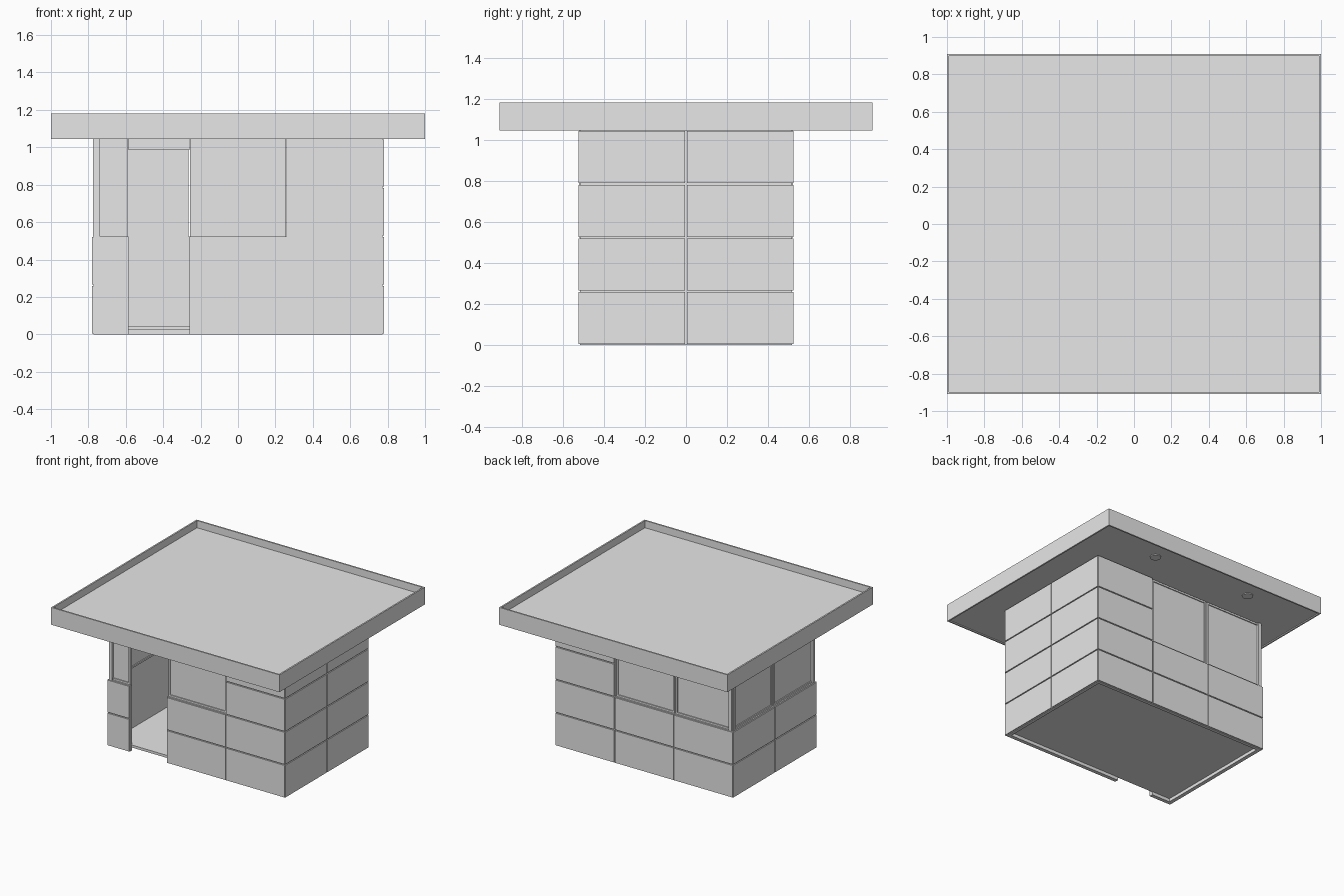
import bpy
import bmesh
from mathutils import Matrix, Vector

old = bpy.data.objects.get("Cube")
if old:
    bpy.data.objects.remove(old, do_unlink=True)

# One plain grey for the whole building
grey = bpy.data.materials.new("light_grey")
grey.use_nodes = True
grey.diffuse_color = (0.8, 0.8, 0.8, 1)
grey.node_tree.nodes["Principled BSDF"].inputs["Base Color"].default_value = (0.8, 0.8, 0.8, 1)

HX, HY, H = 0.78, 0.525, 1.047      # wall half sizes and height
ROW = H / 4
GAP = 0.004                         # half of the joint between panels
SKIN, WALL = 0.008, 0.035           # depth of panel face and of whole wall


def make(name, boxes):
    """One object from boxes given as (low corner, high corner)."""
    bm = bmesh.new()
    for lo, hi in boxes:
        lo, hi = Vector(lo), Vector(hi)
        m = Matrix.Translation((lo + hi) / 2) @ Matrix.Diagonal((*(hi - lo), 1))
        bmesh.ops.create_cube(bm, size=1, matrix=m)
    me = bpy.data.meshes.new(name)
    bm.to_mesh(me)
    bm.free()
    me.materials.append(grey)
    ob = bpy.data.objects.new(name, me)
    bpy.context.collection.objects.link(ob)
    return ob


def wall_box(side, u0, u1, z0, z1, d0, d1):
    """Box on a wall: u along it, d the depth inward from its face."""
    s = -1 if side in ("front", "right") else 1
    if side in ("front", "back"):
        a, b = sorted((s * (HY - d0), s * (HY - d1)))
        return (u0, a, z0), (u1, b, z1)
    a, b = sorted((s * (HX - d0), s * (HX - d1)))
    return (a, u0, z0), (b, u1, z1)


def panel(side, u0, u1, z0, z1):
    half = HX if side in ("front", "back") else HY
    b0, b1 = max(u0, -half + SKIN), min(u1, half - SKIN)
    return [wall_box(side, u0 + GAP, u1 - GAP, z0 + GAP, z1 - GAP, 0, SKIN),
            wall_box(side, b0, b1, z0, z1, SKIN, WALL)]


def window(side, u0, u1, z0, z1):
    f, d0, d1 = 0.014, 0.018, 0.042
    u0, u1 = u0 + GAP, u1 - GAP
    return [wall_box(side, u0, u1, z0, z0 + f, d0, d1),
            wall_box(side, u0, u1, z1 - f, z1, d0, d1),
            wall_box(side, u0, u0 + f, z0 + f, z1 - f, d0, d1),
            wall_box(side, u1 - f, u1, z0 + f, z1 - f, d0, d1),
            wall_box(side, u0 + f, u1 - f, z0 + f, z1 - f, 0.026, 0.034)]


# Columns of each wall: start, end, whether the upper half is a window
DOOR_L, DOOR_R, THIRD = -0.585, -0.26, 0.26
walls = {
    "front": [(-HX, DOOR_L, True), (DOOR_R, THIRD, True), (THIRD, HX, False)],
    "back": [(-HX, -THIRD, True), (-THIRD, THIRD, True), (THIRD, HX, False)],
    "left": [(-HY, 0, False), (0, HY, False)],
    "right": [(-HY, 0, True), (0, HY, True)],
}
for side, columns in walls.items():
    panels, windows = [], []
    for u0, u1, glazed in columns:
        for row in range(2 if glazed else 4):
            panels += panel(side, u0, u1, row * ROW, (row + 1) * ROW)
        if glazed:
            windows += window(side, u0, u1, 2 * ROW, H)
    make(side + "_wall_panels", panels)
    if windows:
        make(side + "_windows", windows)

# Corner post between the glazed walls, carrying the roof
for name, y in (("front", -HY + 0.024), ("back", HY - 0.024)):
    make(name + "_corner_post", [((-HX + 0.01, y - 0.014, 2 * ROW), (-HX + 0.038, y + 0.014, H))])

# Doorway header and floor slab
make("door_header", [wall_box("front", DOOR_L, DOOR_R, 0.985, H, SKIN, WALL)])
make("floor_slab", [((-HX + 0.03, -HY + 0.03, 0.025), (HX - 0.03, HY - 0.03, 0.045))])

# Flat roof deck inside a thin raised fascia
RX, RY, Z0, Z1, T = 1.0, 0.91, 1.045, 1.182, 0.012
make("roof_deck", [((-RX + T, -RY + T, Z0 + 0.008), (RX - T, RY - T, 1.125))])
make("roof_fascia", [
    ((-RX, -RY, Z0), (RX, -RY + T, Z1)),
    ((-RX, RY - T, Z0), (RX, RY, Z1)),
    ((-RX, -RY + T, Z0), (-RX + T, RY - T, Z1)),
    ((RX - T, -RY + T, Z0), (RX, RY - T, Z1)),
])

# Round downlights under the eaves
for where, y in (("front", -0.76), ("back", 0.76)):
    for hand, x in (("left", 0.435), ("right", -0.435)):
        bpy.ops.mesh.primitive_cylinder_add(vertices=32, radius=0.04, depth=0.008,
                                            location=(x, y, Z0 + 0.006))
        light = bpy.context.object
        light.name = where + "_" + hand + "_downlight"
        light.data.materials.append(grey)
        bpy.ops.object.shade_smooth_by_angle()
